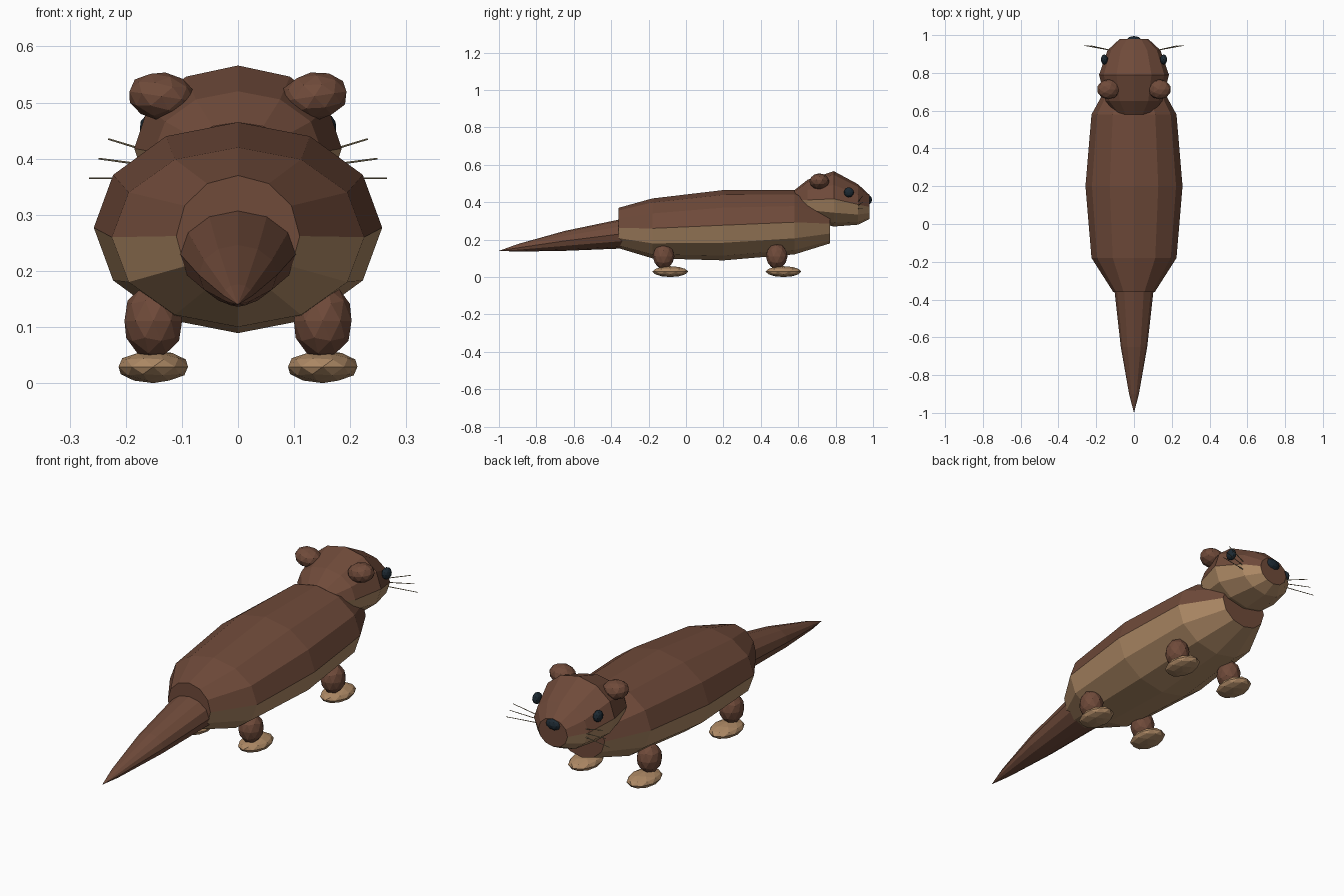
import bpy, bmesh, math
from mathutils import Vector, Matrix

if "Cube" in bpy.data.objects:
    bpy.data.objects.remove(bpy.data.objects["Cube"], do_unlink=True)

SIDES = 12


def material(name, rgb):
    m = bpy.data.materials.new(name)
    m.use_nodes = True
    m.diffuse_color = (*rgb, 1)
    m.node_tree.nodes["Principled BSDF"].inputs["Base Color"].default_value = (*rgb, 1)
    return m


BROWN = material("brown fur", (0.16, 0.069, 0.042))
TAN = material("tan fur", (0.42, 0.25, 0.13))
DARK = material("dark eye and nose", (0.012, 0.022, 0.032))
STRAW = material("whisker straw", (0.35, 0.28, 0.16))


def finish(bm, name, mats):
    mesh = bpy.data.meshes.new(name)
    bmesh.ops.recalc_face_normals(bm, faces=bm.faces[:])
    bm.to_mesh(mesh)
    bm.free()
    for m in mats:
        mesh.materials.append(m)
    obj = bpy.data.objects.new(name, mesh)
    bpy.context.collection.objects.link(obj)
    return obj


def loft(name, sections, mats, pointed=False):
    """Elliptical rings along y: (y, half width, centre z, half height)."""
    bm = bmesh.new()
    rings = []
    for y, rx, cz, rz in sections:
        angles = [2 * math.pi * i / SIDES for i in range(SIDES)]
        rings.append([bm.verts.new((rx * math.sin(a), y, cz + rz * math.cos(a)))
                      for a in angles])
    for a, b in zip(rings, rings[1:]):
        for i in range(SIDES):
            j = (i + 1) % SIDES
            f = bm.faces.new((a[i], a[j], b[j], b[i]))
            # lower half of the ring takes the belly colour
            if len(mats) > 1 and SIDES // 4 <= i < 3 * SIDES // 4:
                f.material_index = 1
    bm.faces.new(rings[0])
    bm.faces.new(rings[-1])
    if pointed:
        bmesh.ops.remove_doubles(bm, verts=bm.verts[:], dist=0.0005)
    return finish(bm, name, mats)


def blob(name, centre, radii, mat, subdiv=2, tilt=0):
    bm = bmesh.new()
    matrix = (Matrix.Translation(centre) @ Matrix.Rotation(tilt, 4, 'Y')
              @ Matrix.Diagonal((*radii, 1)))
    bmesh.ops.create_icosphere(bm, subdivisions=subdiv, radius=1, matrix=matrix)
    return finish(bm, name, [mat])


def rod(name, start, end, radius, mat):
    start, end = Vector(start), Vector(end)
    axis = end - start
    bm = bmesh.new()
    matrix = Matrix.Translation((start + end) / 2) @ axis.to_track_quat('Z', 'Y').to_matrix().to_4x4()
    bmesh.ops.create_cone(bm, cap_ends=True, segments=6, radius1=radius,
                          radius2=radius * 0.7, depth=axis.length, matrix=matrix)
    return finish(bm, name, [mat])


# Body, head and tail
loft("body", [(-0.36, 0.11, 0.262, 0.108), (-0.18, 0.225, 0.26, 0.16),
              (0.2, 0.257, 0.277, 0.188), (0.58, 0.225, 0.293, 0.172),
              (0.77, 0.12, 0.285, 0.105)], [BROWN, TAN])
loft("head", [(0.58, 0.09, 0.41, 0.055), (0.65, 0.15, 0.412, 0.108),
              (0.79, 0.185, 0.418, 0.148), (0.92, 0.14, 0.388, 0.108),
              (0.98, 0.075, 0.375, 0.065)], [BROWN, TAN])
loft("tail", [(-0.33, 0.106, 0.233, 0.08), (-0.65, 0.07, 0.193, 0.053),
              (-0.9, 0.026, 0.156, 0.02), (-1.0, 0.0001, 0.14, 0.0001)],
     [BROWN], pointed=True)

blob("nose", (0, 0.968, 0.413), (0.042, 0.027, 0.029), DARK)

# Paired parts
for side, s in (("left", 1), ("right", -1)):
    blob(side + "_ear", (s * 0.136, 0.713, 0.511), (0.061, 0.053, 0.043), BROWN,
         tilt=-s * 0.15)
    blob(side + "_eye", (s * 0.157, 0.871, 0.453), (0.019, 0.027, 0.027), DARK)
    for end, y in (("front", 0.485), ("back", -0.12)):
        blob(f"{side}_{end}_leg", (s * 0.151, y, 0.111), (0.054, 0.058, 0.068), BROWN)
        blob(f"{side}_{end}_foot", (s * 0.151, y + 0.036, 0.029),
             (0.065, 0.096, 0.029), TAN)
    for k in range(3):
        rod(f"{side}_whisker_{k + 1}", (s * 0.1, 0.915, 0.365 + 0.015 * k),
            (s * (0.265 - 0.017 * k), 0.945, 0.365 + 0.035 * k), 0.0022, STRAW)
